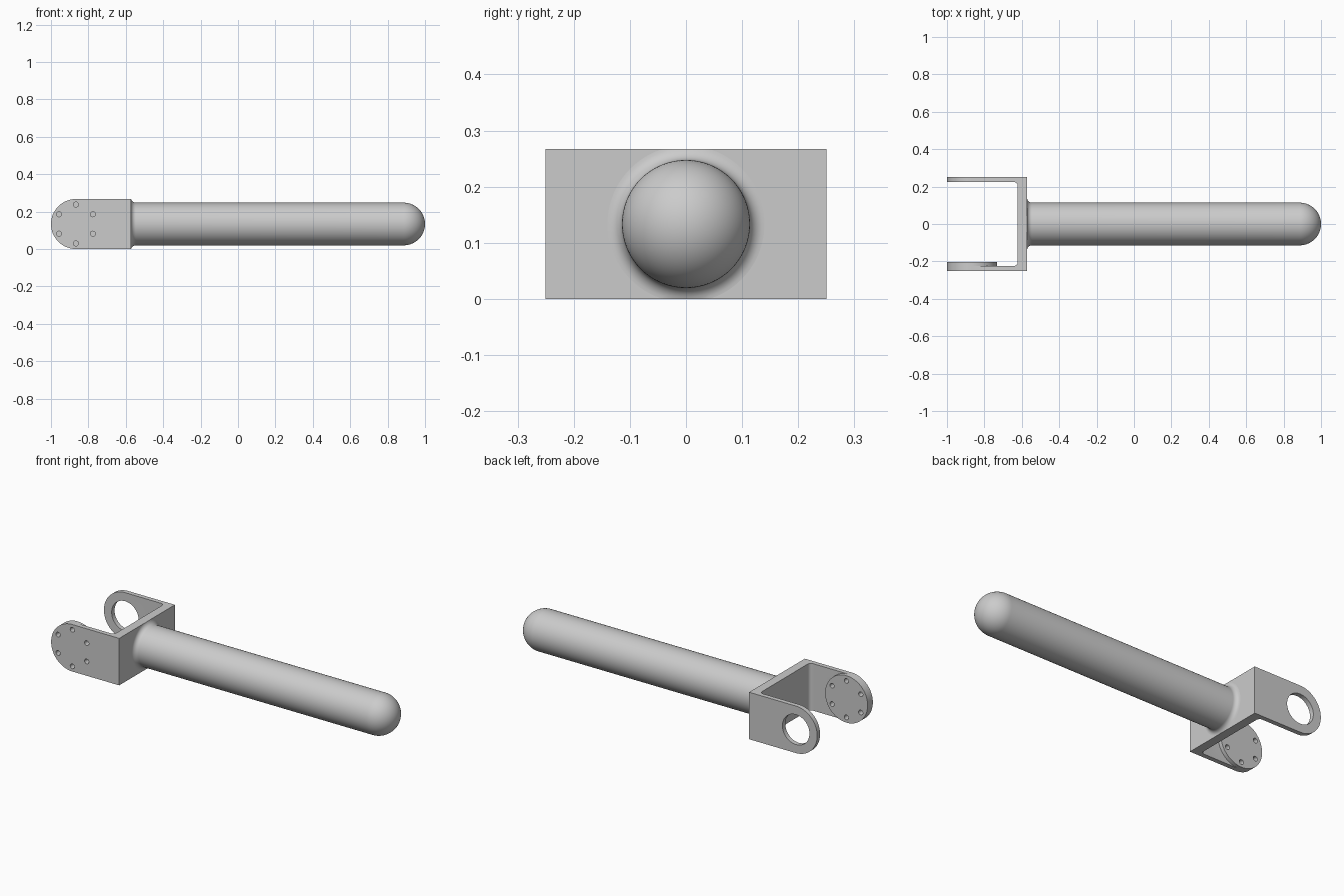
import bpy, bmesh
from math import pi, sin, cos, radians
from mathutils import Matrix, Vector

cube = bpy.data.objects.get("Cube")
if cube:
    bpy.data.objects.remove(cube, do_unlink=True)

# Main dimensions
R_END = 0.1335            # half height of the fork, radius of its rounded ends
PIVOT_X = -1 + R_END
BACK_X, INNER_X = -0.572, -0.622
HALF_W, ARM = 0.25, 0.026
R_ROD, FILLET = 0.114, 0.026

grey = bpy.data.materials.new("grey_metal")
grey.use_nodes = True
colour = (0.6, 0.6, 0.6, 1)
grey.diffuse_color = colour
grey.node_tree.nodes["Principled BSDF"].inputs["Base Color"].default_value = colour


def finish(name, bm):
    bmesh.ops.recalc_face_normals(bm, faces=bm.faces)
    mesh = bpy.data.meshes.new(name)
    bm.to_mesh(mesh)
    bm.free()
    mesh.materials.append(grey)
    obj = bpy.data.objects.new(name, mesh)
    bpy.context.collection.objects.link(obj)
    return obj


def activate(obj):
    bpy.ops.object.select_all(action='DESELECT')
    obj.select_set(True)
    bpy.context.view_layer.objects.active = obj


def arc(cx, cy, r, start, end, n):
    return [(cx + r * cos(radians(start + (end - start) * i / n)),
             cy + r * sin(radians(start + (end - start) * i / n))) for i in range(n + 1)]


def prism(name, points, direction):
    """Extrude a closed outline of 3D points."""
    bm = bmesh.new()
    face = bm.faces.new([bm.verts.new(p) for p in points])
    new = bmesh.ops.extrude_face_region(bm, geom=[face])["geom"]
    bmesh.ops.translate(bm, vec=Vector(direction),
                        verts=[v for v in new if isinstance(v, bmesh.types.BMVert)])
    return finish(name, bm)


def cylinder_y(name, x, z, r, y0, y1, sides):
    bm = bmesh.new()
    bmesh.ops.create_cone(bm, cap_ends=True, segments=sides, radius1=r, radius2=r, depth=y1 - y0,
                          matrix=Matrix.Translation((x, (y0 + y1) / 2, z)) @ Matrix.Rotation(pi / 2, 4, 'X'))
    return finish(name, bm)


def boolean(target, cutter, operation, keep=False):
    mod = target.modifiers.new("cut", 'BOOLEAN')
    mod.operation, mod.object, mod.solver = operation, cutter, 'EXACT'
    activate(target)
    bpy.ops.object.modifier_apply(modifier=mod.name)
    if not keep:
        bpy.data.objects.remove(cutter, do_unlink=True)


# Fork: U-shaped plan with small inner fillets
r = 0.02
y_in = HALF_W - ARM
plan = [(-1.1, -HALF_W), (BACK_X, -HALF_W), (BACK_X, HALF_W), (-1.1, HALF_W), (-1.1, y_in)]
plan += arc(INNER_X - r, y_in - r, r, 90, 0, 6)
plan += arc(INNER_X - r, -y_in + r, r, 0, -90, 6)
plan += [(-1.1, -y_in)]
fork = prism("fork", [(x, y, -0.1) for x, y in plan], (0, 0, 0.5))

# Rounded side outline trims the fork
side = arc(PIVOT_X, R_END, R_END, 90, 270, 48) + [(-0.4, 0), (-0.4, 2 * R_END)]
boolean(fork, prism("side_trim", [(x, -0.4, z) for x, z in side], (0, 0.8, 0)), 'INTERSECT')

# Large bearing hole in the rear arm
boolean(fork, cylinder_y("bearing_cutter", PIVOT_X, R_END, 0.085, 0, 0.4, 64), 'DIFFERENCE')

# Raised disc inside the front arm
disc = cylinder_y("mounting_disc", PIVOT_X, R_END, R_END, -y_in, -0.203, 96)

# Ring of six bolt holes through the front arm and disc
for i in range(6):
    a = radians(30 + 60 * i)
    drill = cylinder_y("drill", PIVOT_X + 0.104 * cos(a), R_END + 0.104 * sin(a), 0.0135, -0.4, 0, 24)
    boolean(fork, drill, 'DIFFERENCE', keep=True)
    boolean(disc, drill, 'DIFFERENCE')

# Handle: lathed rod with a flared base and a domed tip
profile = [(BACK_X - 0.01, 0), (BACK_X - 0.01, R_ROD + FILLET)]
profile += arc(BACK_X + FILLET, R_ROD + FILLET, FILLET, 180, 270, 8)
profile += arc(1 - R_ROD, 0, R_ROD, 90, 0, 20)
bm = bmesh.new()
verts = [bm.verts.new((x, 0, rad)) for x, rad in profile]
edges = [bm.edges.new(pair) for pair in zip(verts, verts[1:])]
bmesh.ops.spin(bm, geom=verts + edges, cent=(0, 0, 0), axis=(1, 0, 0), angle=2 * pi, steps=80)
bmesh.ops.remove_doubles(bm, verts=bm.verts, dist=0.0001)
for v in bm.verts:        # the flare stays within the fork's height
    v.co.z = max(-R_END, min(R_END, v.co.z)) + R_END
handle = finish("handle", bm)

for obj in (fork, disc, handle):
    activate(obj)
    bpy.ops.object.shade_smooth_by_angle(angle=radians(30))
